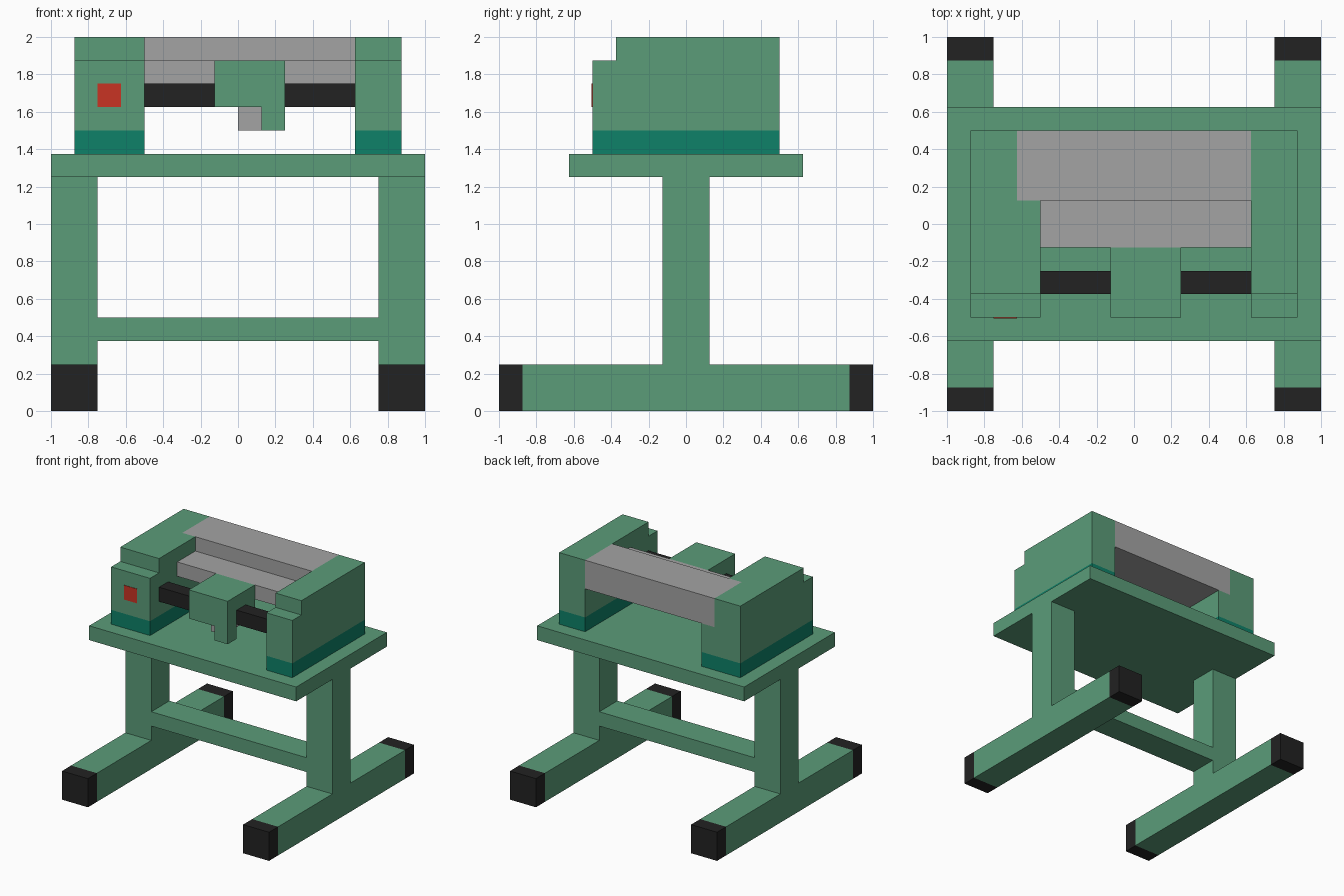
import bpy
import bmesh

cube = bpy.data.objects.get("Cube")
if cube:
    bpy.data.objects.remove(cube, do_unlink=True)


def lin(c):
    c /= 255
    return c / 12.92 if c <= 0.04045 else ((c + 0.055) / 1.055) ** 2.4


def material(name, r, g, b):
    m = bpy.data.materials.new(name)
    m.use_nodes = True
    col = (lin(r), lin(g), lin(b), 1)
    m.diffuse_color = col
    m.node_tree.nodes["Principled BSDF"].inputs["Base Color"].default_value = col
    return m


GREEN = material("sage green", 91, 156, 121)
TEAL = material("dark teal", 14, 129, 104)
GREY = material("metal grey", 164, 164, 164)
BLACK = material("rubber black", 34, 34, 34)
RED = material("button red", 200, 52, 36)


def prism(name, mat, x0, x1, profile):
    """Extrude a y-z profile along x."""
    bm = bmesh.new()
    face = bm.faces.new([bm.verts.new((x0, y, z)) for y, z in profile])
    ext = bmesh.ops.extrude_face_region(bm, geom=[face])
    moved = [v for v in ext["geom"] if isinstance(v, bmesh.types.BMVert)]
    bmesh.ops.translate(bm, verts=moved, vec=(x1 - x0, 0, 0))
    bmesh.ops.recalc_face_normals(bm, faces=bm.faces)
    mesh = bpy.data.meshes.new(name)
    bm.to_mesh(mesh)
    bm.free()
    mesh.materials.append(mat)
    obj = bpy.data.objects.new(name, mesh)
    bpy.context.collection.objects.link(obj)
    return obj


def box(name, mat, x, y, z):
    return prism(name, mat, x[0], x[1],
                 [(y[0], z[0]), (y[1], z[0]), (y[1], z[1]), (y[0], z[1])])


# Stand: a foot rail with end caps and a post on each side
for side, x in (("right", (-1, -0.75)), ("left", (0.75, 1))):
    box(f"{side}_foot_rail", GREEN, x, (-0.875, 0.875), (0, 0.25))
    box(f"{side}_front_foot_cap", BLACK, x, (-1, -0.875), (0, 0.25))
    box(f"{side}_back_foot_cap", BLACK, x, (0.875, 1), (0, 0.25))
    box(f"{side}_post", GREEN, x, (-0.125, 0.125), (0.25, 1.25))
box("crossbar", GREEN, (-0.75, 0.75), (-0.125, 0.125), (0.375, 0.5))
box("tabletop", GREEN, (-1, 1), (-0.625, 0.625), (1.25, 1.375))

# Machine housings: stepped at the front, the right one notched for the top bar
front = [(-0.5, 1.5), (-0.5, 1.875), (-0.375, 1.875), (-0.375, 2)]
full = front + [(0.5, 2), (0.5, 1.5)]
notched = front + [(0.125, 2), (0.125, 1.75), (0.5, 1.75), (0.5, 1.5)]
prism("right_housing_outer", GREEN, -0.875, -0.625, full)
prism("right_housing_inner", GREEN, -0.625, -0.5, notched)
prism("left_housing", GREEN, 0.625, 0.875, full)
box("right_housing_base", TEAL, (-0.875, -0.5), (-0.5, 0.5), (1.375, 1.5))
box("left_housing_base", TEAL, (0.625, 0.875), (-0.5, 0.5), (1.375, 1.5))
box("power_button", RED, (-0.75, -0.625), (-0.504, -0.5), (1.625, 1.75))

# Stepped metal bed between the housings
box("back_bar", GREY, (-0.625, 0.625), (0.125, 0.5), (1.75, 2))
box("front_bar", GREY, (-0.5, 0.625), (-0.125, 0.125), (1.75, 1.875))

# Carriage riding on the guide rod
for side, x in (("right", (-0.5, -0.125)), ("left", (0.25, 0.625))):
    box(f"{side}_guide_rod", BLACK, x, (-0.375, -0.25), (1.625, 1.75))
box("carriage", GREEN, (-0.125, 0.25), (-0.5, -0.125), (1.625, 1.875))
box("carriage_tab", GREEN, (0.125, 0.25), (-0.5, -0.375), (1.5, 1.625))
box("carriage_tool", GREY, (0, 0.125), (-0.375, -0.125), (1.5, 1.625))
